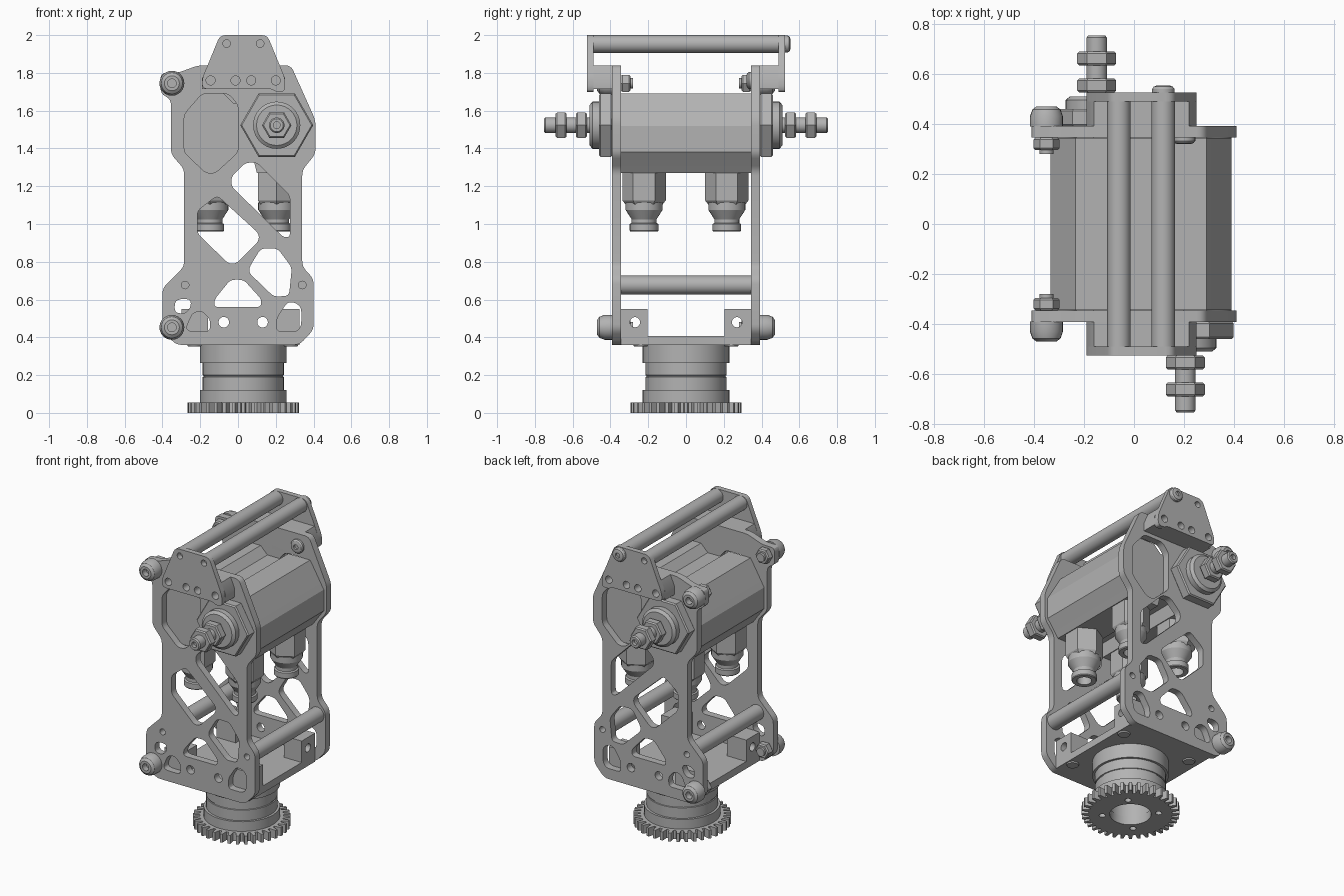
import bpy, bmesh
from math import cos, sin, pi, radians
from mathutils import Vector

if "Cube" in bpy.data.objects:
    bpy.data.objects.remove(bpy.data.objects["Cube"])

steel = bpy.data.materials.new("plain grey metal")
steel.use_nodes = True
GREY = (0.45, 0.45, 0.45, 1)
steel.diffuse_color = GREY
steel.node_tree.nodes["Principled BSDF"].inputs["Base Color"].default_value = GREY

MID = 0.028      # centre line of the frame in x
AXLE_Z = 1.523
made = []


def orient(u, v, w, axis):
    """Map profile coordinates (u, v) and depth w to the world."""
    return {"X": Vector((w, u, v)), "Y": Vector((u, w, v)), "Z": Vector((u, v, w))}[axis]


def finish(name, bm):
    bmesh.ops.remove_doubles(bm, verts=bm.verts, dist=0.0002)
    bmesh.ops.recalc_face_normals(bm, faces=bm.faces)
    mesh = bpy.data.meshes.new(name)
    bm.to_mesh(mesh)
    bm.free()
    mesh.materials.append(steel)
    obj = bpy.data.objects.new(name, mesh)
    bpy.context.collection.objects.link(obj)
    made.append(obj)


def circle(x, y, r, n=24):
    return [(x + r * cos(2 * pi * i / n), y + r * sin(2 * pi * i / n)) for i in range(n)]


def rounded(points, r):
    """Replace each corner by a short curve."""
    out = []
    pts = [Vector(p) for p in points]
    for i, p in enumerate(pts):
        a, b = pts[i - 1] - p, pts[(i + 1) % len(pts)] - p
        start = p + a.normalized() * min(r, a.length * 0.45)
        end = p + b.normalized() * min(r, b.length * 0.45)
        for k in range(5):
            t = k / 4
            out.append(tuple(start * (1 - t) ** 2 + p * 2 * t * (1 - t) + end * t * t))
    return out


def sheet(name, outline, holes, lo, hi, axis):
    """Flat part with holes, filled by a 2D curve and extruded from lo to hi."""
    curve = bpy.data.curves.new(name, "CURVE")
    curve.dimensions, curve.fill_mode = "2D", "BOTH"
    curve.extrude = (hi - lo) / 2
    for loop in [outline] + holes:
        spline = curve.splines.new("POLY")
        spline.points.add(len(loop) - 1)
        for pt, (u, v) in zip(spline.points, loop):
            pt.co = (u, v, 0, 1)
        spline.use_cyclic_u = True
    temp = bpy.data.objects.new(name + "_curve", curve)
    bpy.context.collection.objects.link(temp)
    deps = bpy.context.evaluated_depsgraph_get()
    mesh = bpy.data.meshes.new_from_object(temp.evaluated_get(deps))
    bpy.data.objects.remove(temp)
    bm = bmesh.new()
    bm.from_mesh(mesh)
    bpy.data.meshes.remove(mesh)
    for v in bm.verts:
        v.co = orient(v.co.x, v.co.y, v.co.z + (lo + hi) / 2, axis)
    finish(name, bm)


def turned(name, profile, loc, axis="Z", sign=1, n=32, turn=0.0):
    """Revolve (radius, height) pairs; six sides give a hex nut."""
    bm = bmesh.new()
    rings = []
    for r, h in profile:
        rings.append([bm.verts.new(Vector(loc) + orient(u, v, sign * h, axis))
                      for u, v in [(r * cos(turn + 2 * pi * i / n), r * sin(turn + 2 * pi * i / n))
                                   for i in range(n)]])
    for a, b in zip(rings, rings[1:]):
        for i in range(n):
            j = (i + 1) % n
            bm.faces.new((a[i], a[j], b[j], b[i]))
    bm.faces.new(rings[0])
    bm.faces.new(rings[-1])
    finish(name, bm)


def nut(name, r, lo, hi, loc, axis, sign, turn=0.0):
    c = min(0.008, (hi - lo) / 4)
    turned(name, [(r - c, lo), (r, lo + c), (r, hi - c), (r - c, hi)], loc, axis, sign, 6, turn)


def flip(points):
    return [(2 * MID - x, z) for x, z in points]


# Side plates
plate_outline = rounded([
    (-.325, .36), (-.40, .43), (-.40, .66), (-.285, .775), (-.285, 1.29), (-.355, 1.37),
    (-.355, 1.66), (-.41, 1.69), (-.41, 1.8), (-.32, 1.8), (-.21, 1.84), (.28, 1.84), (.41, 1.55),
    (.41, 1.37), (.34, 1.285), (.34, .775), (.40, .71), (.40, .44), (.325, .36)], .03)
windows = [
    [(-.035, 1.25), (.04, 1.325), (.1, 1.325), (.275, 1.15), (.275, .93), (.24, .93), (-.035, 1.2)],
    [(-.215, .95), (-.05, .79), (-.01, .79), (.11, .91), (.11, .95), (-.11, 1.15), (-.215, 1.07)],
    [(.06, .77), (.12, .87), (.21, .87), (.285, .77), (.27, .62), (.19, .615), (.06, .74)],
    [(-.125, .56), (-.125, .6), (-.04, .705), (.03, .705), (.125, .6), (.12, .56)],
    [(.205, .43), (.31, .43), (.335, .46), (.335, .56), (.3, .585), (.26, .585), (.205, .5)],
    [(-.275, .45), (-.255, .43), (-.15, .43), (-.145, .49), (-.19, .54), (-.24, .53)],
    [(-.335, .53), (-.335, .59), (-.3, .605), (-.25, .6), (-.25, .56), (-.28, .525)]]
octagon = [(-.285, 1.58), (-.19, 1.69), (-.05, 1.69), (0, 1.63), (0, 1.38),
           (-.12, 1.27), (-.17, 1.27), (-.285, 1.38)]
screw_holes = [circle(x, z, r) for x, z, r in
               [(-.075, .48, .028), (.13, .48, .028), (-.28, .677, .02), (.34, .677, .02)]]
for side, s in (("front", -1), ("back", 1)):
    upper = octagon if s < 0 else flip(octagon)
    holes = [rounded(w, .025) for w in windows + [upper]] + screw_holes
    sheet(side + "_side_plate", plate_outline, holes, *sorted((s * .345, s * .392)), "Y")

# Twin-lobed body between the plates
half = [(.08, 1.64), (.13, 1.69), (.29, 1.69), (.32, 1.64), (.39, 1.52), (.39, 1.38),
        (.345, 1.32), (.31, 1.27), (.1, 1.27), (.08, 1.35)]
sheet("body_block", half + flip(half)[::-1], [], -.343, .343, "Y")

# Handle brackets, feet and grips
bracket = rounded([(-.19, 1.715), (-.19, 1.77), (-.095, 2), (.155, 2), (.25, 1.77), (.25, 1.7),
                   (.2, 1.7), (.18, 1.715)], .03)
foot = [(-.19, 1.715), (-.19, 1.77), (-.16, 1.84), (.22, 1.84), (.25, 1.77), (.25, 1.715)]
foot_holes = [circle(x, 1.76, .024) for x in (-.145, -.013, .07, .2)]
grips = (-.06, .117)
for side, s in (("front", -1), ("back", 1)):
    grip_holes = [circle(x, 1.955, .02) for x in grips]
    sheet(side + "_handle_bracket", bracket, foot_holes + grip_holes,
          *sorted((s * .49, s * .525)), "Y")
    sheet(side + "_handle_foot", foot, foot_holes, *sorted((s * .39, s * .49)), "Y")
for x in grips:
    turned("handle_grip", [(.047, -.49), (.047, .49)], (x, 0, 1.953), "Y")

# Button-head bolts with sockets
def button(name, r, h, loc, s):
    turned(name, [(r, 0), (r, h * .5), (r * .85, h * .85), (r * .6, h), (r * .35, h), (r * .35, h * .5)],
           loc, "Y", s, 24)

button("grip_bolt", .045, .028, (.117, .525, 1.953), 1)
button("plate_bolt", .045, .025, (.2, .345, 1.76), -1)
for s in (-1, 1):
    for z in (1.745, .453):
        button("corner_bolt", .066, .08, (-.35, s * .39, z), s)
        nut("corner_nut", .052, 0, .05, (-.35, s * .345, z), "Y", -s)
        turned("corner_bolt_end", [(.028, 0), (.028, .065)], (-.35, s * .345, z), "Y", -s, 16)

# Axles with hex flange, collar, stud and two lock nuts
for x, s in ((.205, -1), (-.149, 1)):
    at = (x, s * .39, AXLE_Z)
    nut("axle_flange", .193, 0, .07, at, "Y", s)
    turned("axle_collar", [(.125, .06), (.125, .105), (.107, .12), (.09, .12)], at, "Y", s)
    turned("axle_stud", [(.041, .1), (.041, .355), (.034, .363), (.018, .363), (.018, .34)], at, "Y", s)
    nut("inner_lock_nut", .078, .135, .192, at, "Y", s)
    nut("outer_lock_nut", .078, .243, .3, at, "Y", s)

# Hose fittings hanging below the body
for x in (.205, -.149):
    for y in (-.222, .216):
        at = (x, y, 0)
        turned("fitting_hex", [(.08, 1.08), (.115, 1.125), (.115, 1.275)], at, n=6, turn=pi / 6)
        turned("fitting_nozzle", [(.045, 1.05), (.045, .96), (.072, .96), (.076, .965), (.076, 1.0),
                                  (.066, 1.005), (.066, 1.025), (.098, 1.075), (.098, 1.115)], at)

# Lower spacer rods
for x in (-.28, .34):
    turned("spacer_rod", [(.05, -.346), (.05, .346)], (x, 0, .677), "Y")

# Base plate and its corner blocks
sheet("base_plate", [(-.3, -.345), (.325, -.345), (.325, .345), (-.3, .345)], [], .36, .408, "Z")
for x0, x1 in ((-.3, -.16), (.195, .325)):
    for s in (-1, 1):
        square = [(s * .204, .405), (s * .345, .405), (s * .345, .55), (s * .204, .55)]
        sheet("corner_block", square, [circle(s * .27, .48, .027)], x0, x1, "X")
for x in (-.23, .28):
    for s in (-1, 1):
        turned("base_screw", [(.035, .352), (.04, .362)], (x, s * .24, 0), n=20)

# Drum under the base, and the toothed ring
turned("drum", [(.13, .25), (.13, .055), (.23, .055), (.23, .12), (.215, .12), (.215, .19),
                (.21, .192), (.21, .198), (.215, .2), (.215, .265), (.23, .265), (.23, .36)],
       (MID, 0, 0), n=48)
TEETH = 36
gear = []
for i in range(TEETH):
    for r, k in ((.252, -.32), (.295, -.17), (.295, .17), (.252, .32)):
        a = 2 * pi * (i + k) / TEETH
        gear.append((MID + r * cos(a), r * sin(a)))
bolts = [circle(MID + .17 * cos(a), .17 * sin(a), .02, 12) for a in (pi / 4, 3 * pi / 4, 5 * pi / 4, 7 * pi / 4)]
sheet("toothed_ring", gear, [circle(MID, 0, .125, 32)] + bolts, 0, .056, "Z")

bpy.ops.object.select_all(action="DESELECT")
for obj in made:
    obj.select_set(True)
bpy.context.view_layer.objects.active = made[0]
bpy.ops.object.shade_smooth_by_angle(angle=radians(25))
